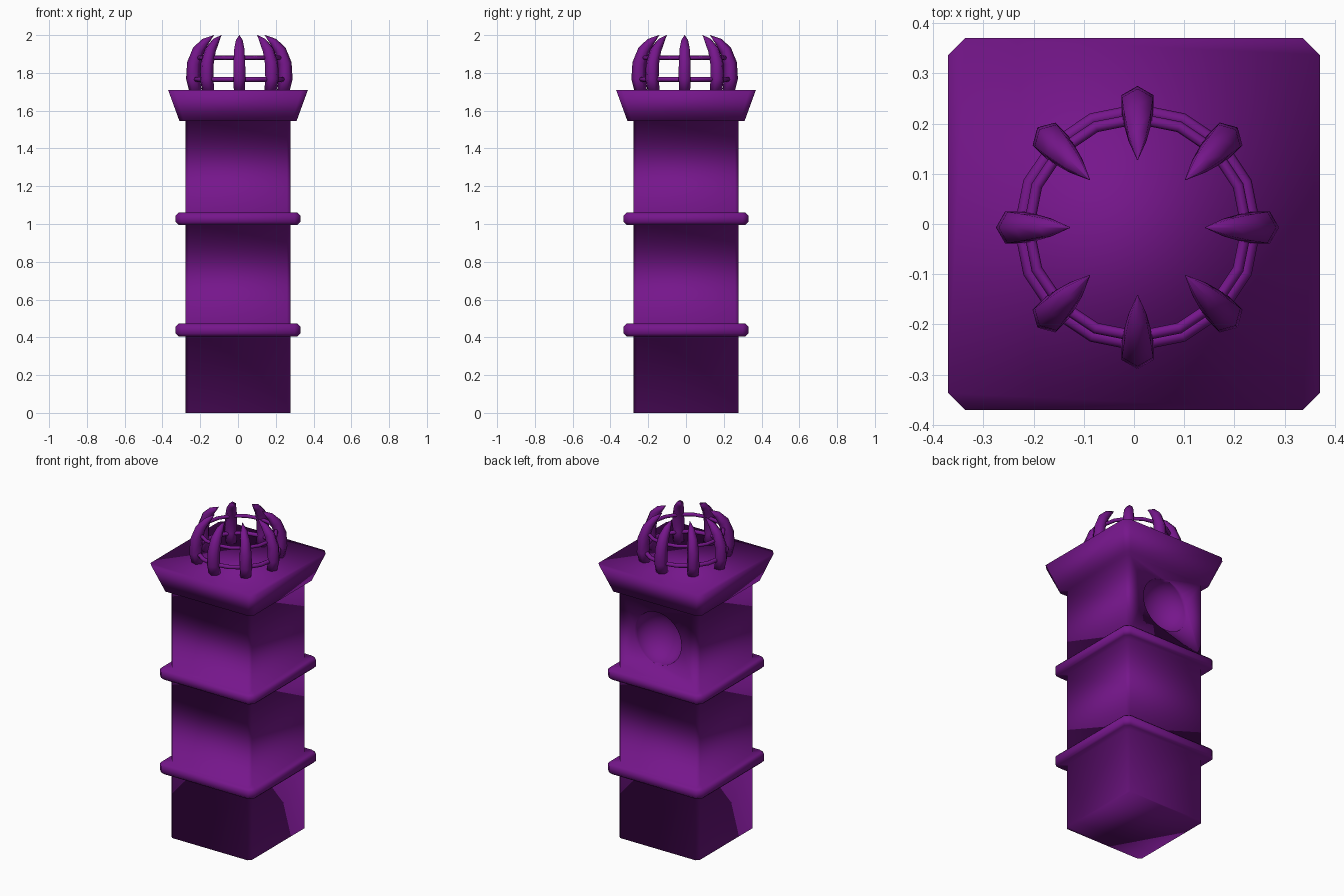
import bpy, bmesh, math
from mathutils import Vector

if "Cube" in bpy.data.objects:
    bpy.data.objects.remove(bpy.data.objects["Cube"])

mat = bpy.data.materials.new("purple")
mat.diffuse_color = (0.18, 0.008, 0.26, 1)
mat.use_nodes = True
mat.node_tree.nodes["Principled BSDF"].inputs["Base Color"].default_value = mat.diffuse_color


def loft(name, rings):
    """Skin a list of equal-length point rings, capped at both ends."""
    bm = bmesh.new()
    rows = [[bm.verts.new(p) for p in ring] for ring in rings]
    n = len(rows[0])
    for a, b in zip(rows, rows[1:]):
        for i in range(n):
            j = (i + 1) % n
            bm.faces.new((a[i], a[j], b[j], b[i]))
    bm.faces.new(rows[0][::-1])
    bm.faces.new(rows[-1])
    bmesh.ops.recalc_face_normals(bm, faces=bm.faces)
    for f in bm.faces:
        f.smooth = True
    me = bpy.data.meshes.new(name)
    bm.to_mesh(me)
    bm.free()
    me.materials.append(mat)
    ob = bpy.data.objects.new(name, me)
    bpy.context.collection.objects.link(ob)
    return ob


def square(h, z, c):
    """Square of half width h with corners cut by c."""
    k = h - c
    return [(k, -h, z), (h, -k, z), (h, k, z), (k, h, z),
            (-k, h, z), (-h, k, z), (-h, -k, z), (-k, -h, z)]


# tower shaft with two bands and a flared cap
def band(z0, z1):
    return [(0.278, z0, 0.018), (0.315, z0, 0.025), (0.33, z0 + 0.015, 0.03),
            (0.33, z1 - 0.015, 0.03), (0.315, z1, 0.025), (0.278, z1, 0.018)]


profile = [(0.278, 0, 0.018)] + band(0.405, 0.472) + band(0.995, 1.06)
profile += [(0.278, 1.545, 0.018), (0.31, 1.545, 0.025), (0.37, 1.71, 0.033)]
tower = loft("tower", [square(*p) for p in profile])

# round hollow in the back face
bpy.ops.mesh.primitive_uv_sphere_add(segments=32, ring_count=16, radius=1,
                                     location=(0, 0.28, 1.315))
cutter = bpy.context.object
cutter.name = "hollow_cutter"
cutter.scale = (0.163, 0.14, 0.163)
bpy.ops.object.shade_smooth()
cutter.data.materials.append(mat)
cutter.hide_render = True
cutter.hide_set(True)
cut = tower.modifiers.new("hollow", 'BOOLEAN')
cut.operation = 'DIFFERENCE'
cut.solver = 'EXACT'
cut.object = cutter

# crown of eight curved claws: (radius, height, half thickness)
CX, CY = 0.007, -0.007
path = [(0.232, 1.70, 0.033), (0.245, 1.77, 0.037), (0.241, 1.85, 0.036),
        (0.217, 1.92, 0.031), (0.180, 1.965, 0.021), (0.135, 2.0, 0.001)]


def claw_rings():
    rings = []
    for i, (r, z, t) in enumerate(path):
        a, b = path[max(i - 1, 0)], path[min(i + 1, len(path) - 1)]
        d = Vector((b[0] - a[0], 0, b[1] - a[1])).normalized()
        if i in (0, len(path) - 1):
            d = Vector((0, 0, 1))
        out = Vector((d.z, 0, -d.x))
        rings.append([Vector((r, 0, z)) + out * t * math.cos(k * math.pi / 3)
                      + Vector((0, t * math.sin(k * math.pi / 3), 0))
                      for k in range(6)])
    return rings


for i in range(8):
    claw = loft(f"claw_{i + 1}", claw_rings())
    claw.location = (CX, CY, 0)
    claw.rotation_euler.z = i * math.pi / 4

# two thin hoops joining the claws
for name, r, t, z in (("lower_hoop", 0.233, 0.013, 1.766),
                      ("upper_hoop", 0.217, 0.011, 1.88)):
    bpy.ops.mesh.primitive_torus_add(major_segments=16, minor_segments=8,
                                     major_radius=r, minor_radius=t,
                                     location=(CX, CY, z))
    hoop = bpy.context.object
    hoop.name = name
    bpy.ops.object.shade_smooth()
    hoop.data.materials.append(mat)
